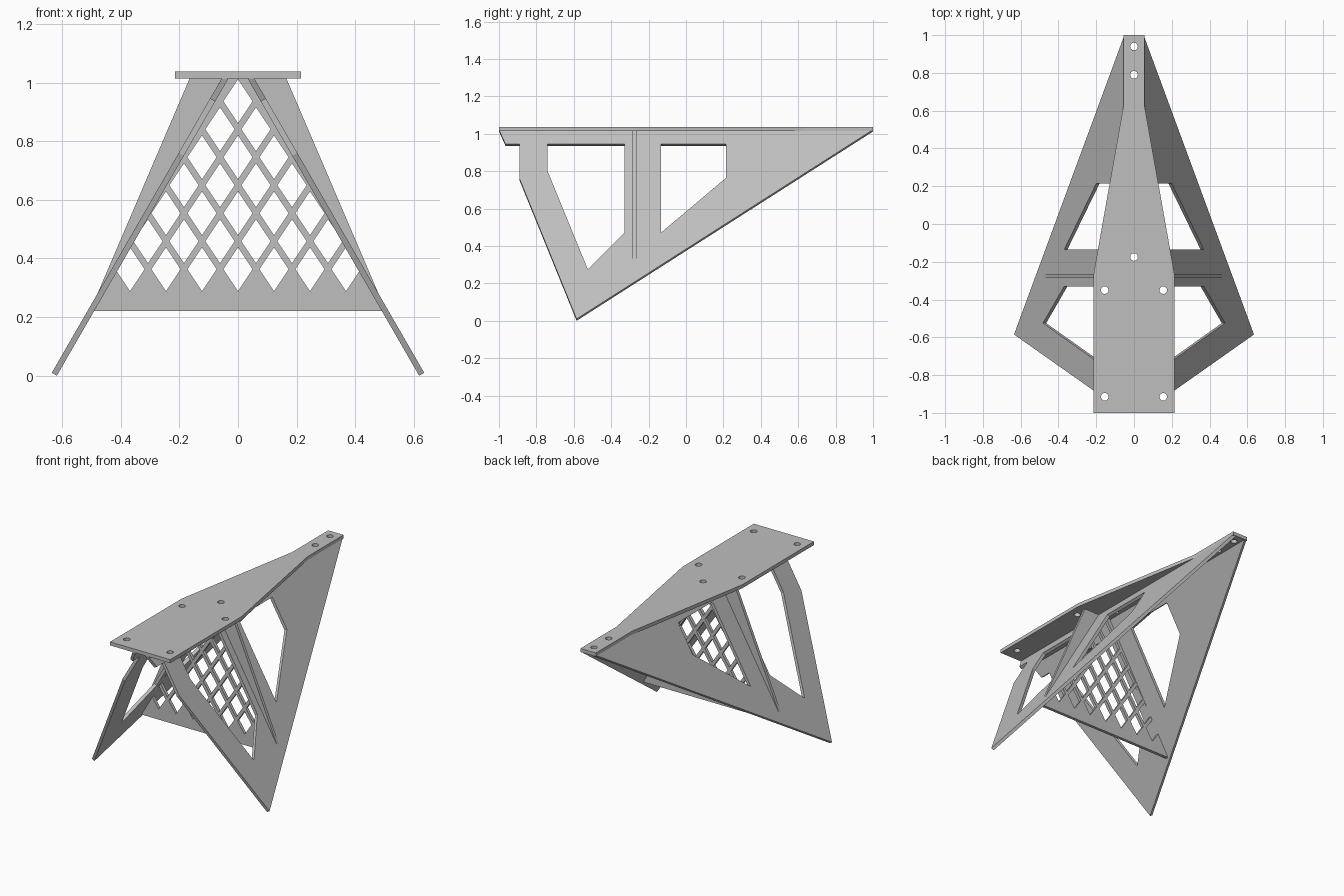
import bpy, bmesh, math
from mathutils import Vector

if "Cube" in bpy.data.objects:
    bpy.data.objects.remove(bpy.data.objects["Cube"])

GREY = (0.52, 0.52, 0.52, 1)
grey = bpy.data.materials.new("light grey")
grey.use_nodes = True
grey.diffuse_color = GREY
grey.node_tree.nodes["Principled BSDF"].inputs["Base Color"].default_value = GREY


def sheet(name, loops, place, depth):
    """Fill an outline with holes (first loop is the outline) and thicken it."""
    bm = bmesh.new()
    for loop in loops:
        verts = [bm.verts.new(place(a, b)) for a, b in loop]
        for i, v in enumerate(verts):
            bm.edges.new((v, verts[i - 1]))
    depth = Vector(depth)
    bmesh.ops.triangle_fill(bm, use_beauty=True, edges=bm.edges[:], normal=depth.normalized())
    extruded = bmesh.ops.extrude_face_region(bm, geom=bm.faces[:], use_keep_orig=True)
    moved = [g for g in extruded["geom"] if isinstance(g, bmesh.types.BMVert)]
    bmesh.ops.translate(bm, verts=moved, vec=depth)
    bmesh.ops.recalc_face_normals(bm, faces=bm.faces[:])
    mesh = bpy.data.meshes.new(name)
    bm.to_mesh(mesh)
    bm.free()
    mesh.materials.append(grey)
    obj = bpy.data.objects.new(name, mesh)
    bpy.context.collection.objects.link(obj)
    return obj


def mirrored(half):
    return half + [(-x, y) for x, y in reversed(half)]


def circle(cx, cy, r=0.02, n=24):
    return [(cx + r * math.cos(math.tau * i / n), cy + r * math.sin(math.tau * i / n))
            for i in range(n)]


# Top plate with screw holes
TOP, UNDER = 1.037, 1.014
plate = mirrored([(0.215, -1), (0.215, -0.27), (0.055, 0.63), (0.055, 1)])
holes = [(0, 0.94), (0, 0.79), (0, -0.175)]
holes += [(s * 0.155, y) for s in (-1, 1) for y in (-0.35, -0.915)]
sheet("top_plate", [plate] + [circle(*h) for h in holes],
      lambda x, y: (x, y, UNDER), (0, 0, TOP - UNDER))

# Two leaning side panels with windows
LEAN = math.tan(math.radians(30))
panel = [(-1, 1.022), (-0.965, 0.945), (-0.89, 0.945), (-0.89, 0.76),
         (-0.585, 0.01), (1, 1.022)]
front_window = [(-0.74, 0.945), (-0.33, 0.945), (-0.33, 0.47), (-0.525, 0.275), (-0.74, 0.8)]
rear_window = [(-0.135, 0.945), (0.215, 0.945), (0.215, 0.765), (-0.135, 0.47)]
for side, s in (("left", 1), ("right", -1)):
    sheet(side + "_panel", [panel, front_window, rear_window],
          lambda y, z: (s * (0.055 + LEAN * (1.015 - z)), y, z),
          (-s * 0.0173, 0, -0.01))

# Cross rib with a triangular field of diamond openings
rib = mirrored([(0.165, UNDER), (0.505, 0.22)])
W, H, STEP_X, STEP_Z = 0.05, 0.075, 0.0614, 0.0955
diamonds = []
for row in range(7):
    z = 0.363 + row * STEP_Z
    for k in range(7 - row):
        x = (2 * k - (6 - row)) * STEP_X
        diamonds.append([(x - W, z), (x, z - H), (x + W, z), (x, z + H)])
sheet("lattice_rib", [rib] + diamonds, lambda x, z: (x, -0.285, z), (0, 0.02, 0))
